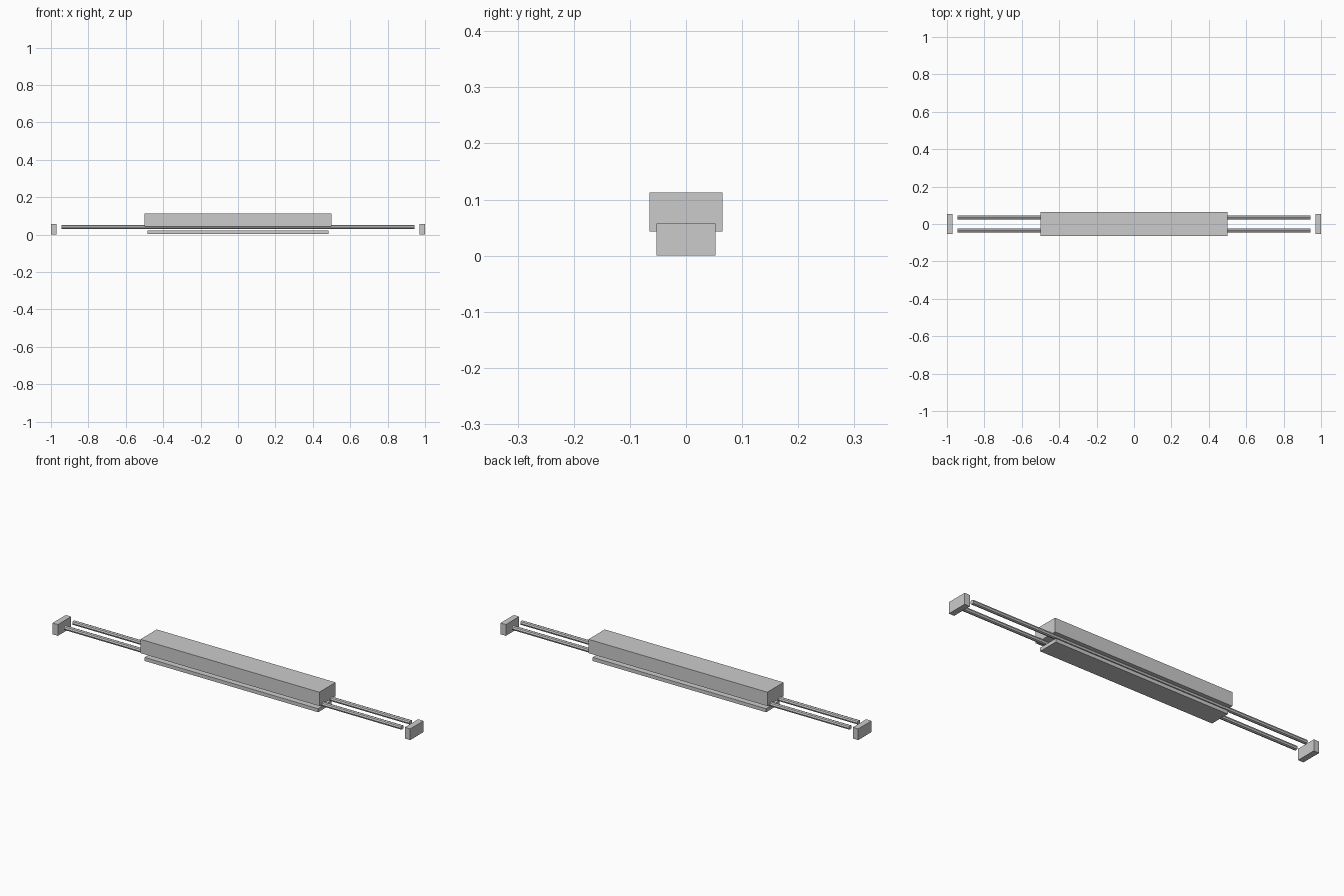
import bpy, math

if "Cube" in bpy.data.objects:
    bpy.data.objects.remove(bpy.data.objects["Cube"])


def box(name, x0, x1, half_y, z0, z1):
    bpy.ops.mesh.primitive_cube_add(size=1, location=((x0 + x1) / 2, 0, (z0 + z1) / 2))
    ob = bpy.context.object
    ob.name = name
    ob.scale = (x1 - x0, 2 * half_y, z1 - z0)
    bpy.ops.object.transform_apply(location=False, rotation=False, scale=True)
    return ob


# Main housing and the base plate below it
box("housing", -0.5, 0.5, 0.065, 0.043, 0.113)
box("base_plate", -0.485, 0.485, 0.053, 0.003, 0.021)

# Mirrored end blocks and guide rods
for s, side in ((-1, "left"), (1, "right")):
    a, b = sorted((s * 0.97, s * 1.0))
    box("end_block_" + side, a, b, 0.053, 0.0, 0.057)

for s, side in ((-1, "front"), (1, "back")):
    bpy.ops.mesh.primitive_cylinder_add(vertices=8, radius=0.011, depth=1.885,
                                        location=(0, s * 0.034, 0.041),
                                        rotation=(0, math.pi / 2, 0))
    bpy.context.object.name = "guide_rod_" + side
